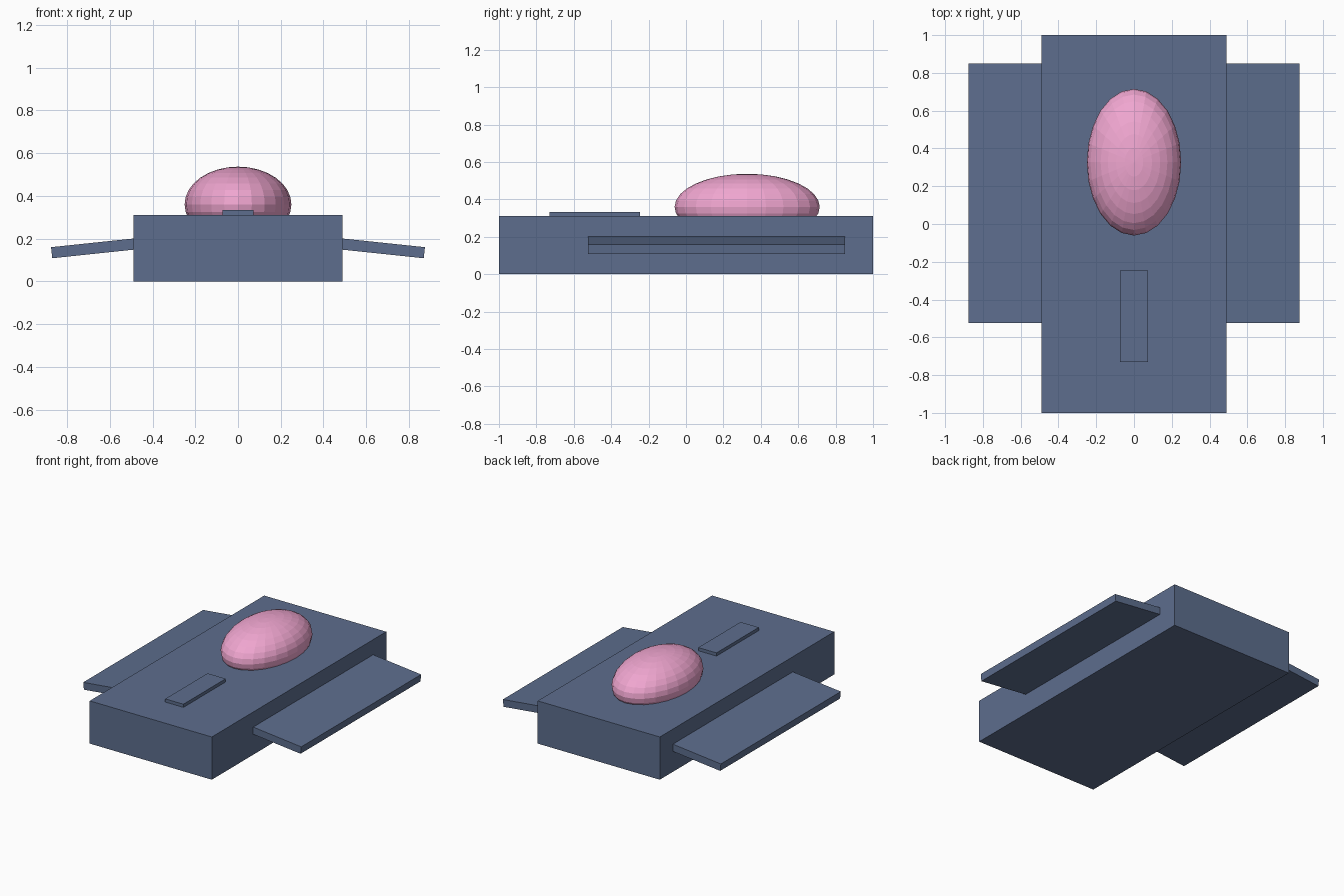
import bpy
from math import radians, sin, cos

if "Cube" in bpy.data.objects:
    bpy.data.objects.remove(bpy.data.objects["Cube"])


def paint(obj, mat):
    obj.data.materials.append(mat)
    return obj


def material(name, color):
    mat = bpy.data.materials.new(name)
    mat.diffuse_color = color
    mat.use_nodes = True
    mat.node_tree.nodes["Principled BSDF"].inputs["Base Color"].default_value = mat.diffuse_color
    return mat


def box(name, center, size, mat, tilt=0.0):
    bpy.ops.mesh.primitive_cube_add(size=1, location=center, rotation=(0, tilt, 0))
    obj = bpy.context.object
    obj.name = name
    obj.scale = size
    return paint(obj, mat)


hull_blue = material("hull_blue", (0.11, 0.155, 0.27, 1))
dome_pink = material("dome_pink", (0.87, 0.38, 0.63, 1))

# Main slab and the raised strip near the front
box("body", (0, 0, 0.155), (0.98, 2.0, 0.31), hull_blue)
box("top_strip", (0, -0.4875, 0.319), (0.146, 0.485, 0.028), hull_blue)

# Drooping side wings, rooted just inside the body
droop = radians(6)
length, thick = 0.41, 0.052
for side, name in ((1, "right_wing"), (-1, "left_wing")):
    # centre measured back from the top outer edge at x = 0.875, z = 0.16
    cx = 0.875 - length / 2 * cos(droop) - thick / 2 * sin(droop)
    cz = 0.16 + length / 2 * sin(droop) - thick / 2 * cos(droop)
    box(name, (side * cx, 0.1625, cz), (length, 1.375, thick), hull_blue, side * droop)

# Faceted oval dome sunk into the slab
bpy.ops.mesh.primitive_uv_sphere_add(segments=24, ring_count=16, radius=1,
                                     location=(0, 0.327, 0.36))
dome = bpy.context.object
dome.name = "dome"
dome.scale = (0.25, 0.388, 0.177)
paint(dome, dome_pink)
